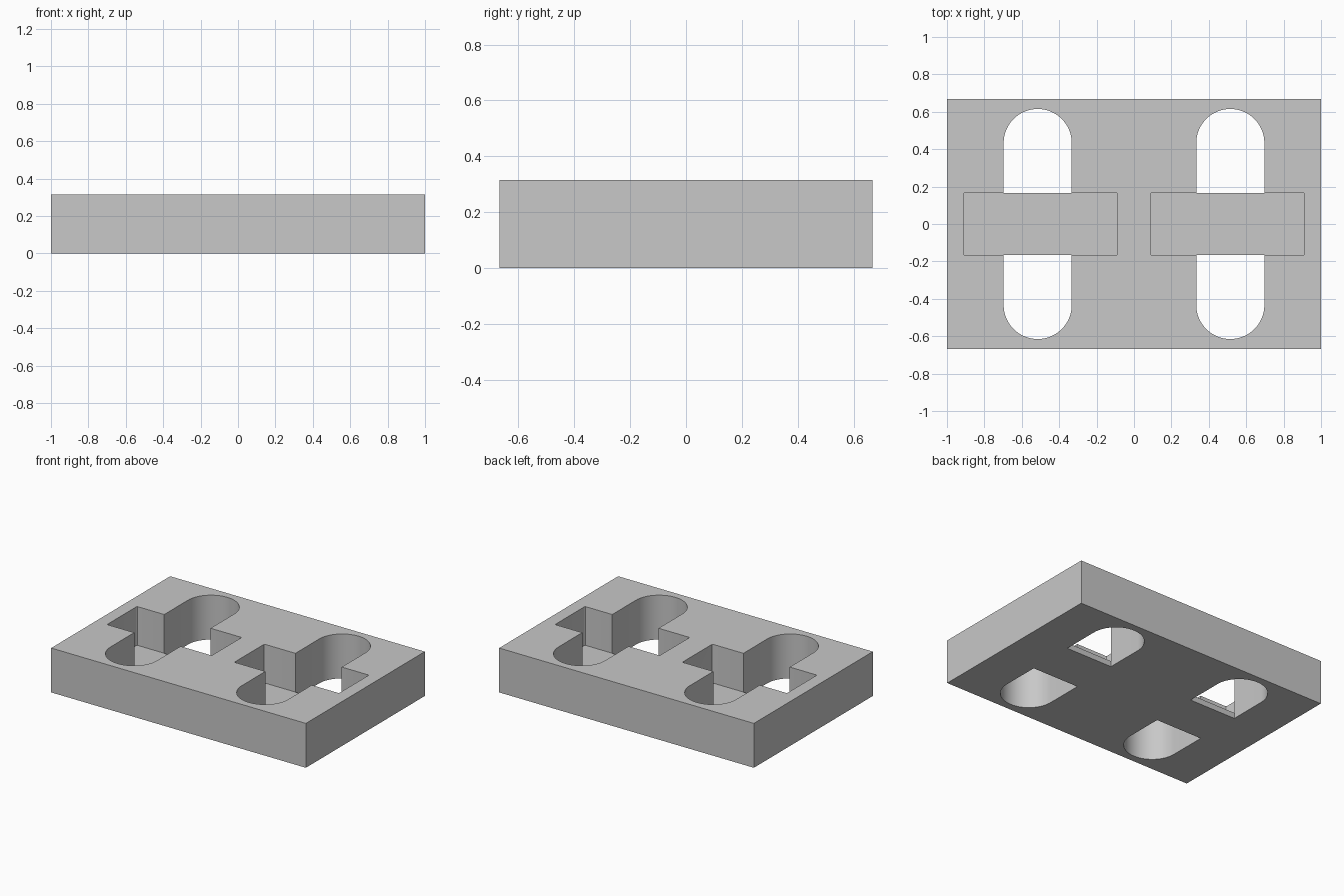
import bpy, bmesh, math

default = bpy.data.objects.get("Cube")
if default:
    bpy.data.objects.remove(default, do_unlink=True)

# Overall sizes
LENGTH, WIDTH, HEIGHT = 2.0, 1.334, 0.315
FLOOR = 0.04
OVER = 0.1

grey = bpy.data.materials.new("plain grey")
grey.use_nodes = True
colour = (0.58, 0.58, 0.58, 1)
grey.diffuse_color = colour
grey.node_tree.nodes["Principled BSDF"].inputs["Base Color"].default_value = colour


def rounded_outline(cx, half_x, half_y, radius, steps):
    """Counter-clockwise rectangle outline with rounded corners."""
    points = []
    for i, (sx, sy) in enumerate(((1, 1), (-1, 1), (-1, -1), (1, -1))):
        for k in range(steps + 1):
            a = math.pi / 2 * (i + k / steps)
            points.append((cx + sx * (half_x - radius) + radius * math.cos(a),
                           sy * (half_y - radius) + radius * math.sin(a)))
    return points


def prism(name, outline, z0, z1):
    bm = bmesh.new()
    face = bm.faces.new([bm.verts.new((x, y, z0)) for x, y in outline])
    bmesh.ops.remove_doubles(bm, verts=bm.verts, dist=1e-5)
    grown = bmesh.ops.extrude_face_region(bm, geom=bm.faces[:])
    top = [v for v in grown["geom"] if isinstance(v, bmesh.types.BMVert)]
    bmesh.ops.translate(bm, verts=top, vec=(0, 0, z1 - z0))
    bmesh.ops.recalc_face_normals(bm, faces=bm.faces)
    mesh = bpy.data.meshes.new(name)
    bm.to_mesh(mesh)
    bm.free()
    mesh.materials.append(grey)
    obj = bpy.data.objects.new(name, mesh)
    bpy.context.collection.objects.link(obj)
    return obj


# Solid block
hx, hy = LENGTH / 2, WIDTH / 2
block = prism("block", [(-hx, -hy), (hx, -hy), (hx, hy), (-hx, hy)], 0, HEIGHT)

# Pocket and through slot on each side; the pocket floor bridges the slot
cutters = []
for side, sign in (("left", 1), ("right", -1)):
    pocket = rounded_outline(sign * 0.5, 0.411, 0.168, 0.008, 3)
    cutters.append(prism(side + "_pocket_cutter", pocket, FLOOR, HEIGHT + OVER))
    for sy in (1, -1):
        slot = rounded_outline(sign * 0.515, 0.182, 0.615, 0.182, 16)
        # Keep one half of the slot, from the pocket wall to the round end
        half = [(x, sy * max(y, 0.167)) for x, y in slot]
        cutters.append(prism(side + "_slot_cutter", half, -OVER, HEIGHT + OVER))

bpy.context.view_layer.objects.active = block
block.select_set(True)
for cutter in cutters:
    cutter.hide_render = True
    cut = block.modifiers.new(cutter.name, "BOOLEAN")
    cut.operation = "DIFFERENCE"
    cut.solver = "EXACT"
    cut.object = cutter
    bpy.ops.object.modifier_apply(modifier=cut.name)
for cutter in cutters:
    bpy.data.objects.remove(cutter, do_unlink=True)

bpy.ops.object.shade_smooth_by_angle(angle=math.radians(30))
